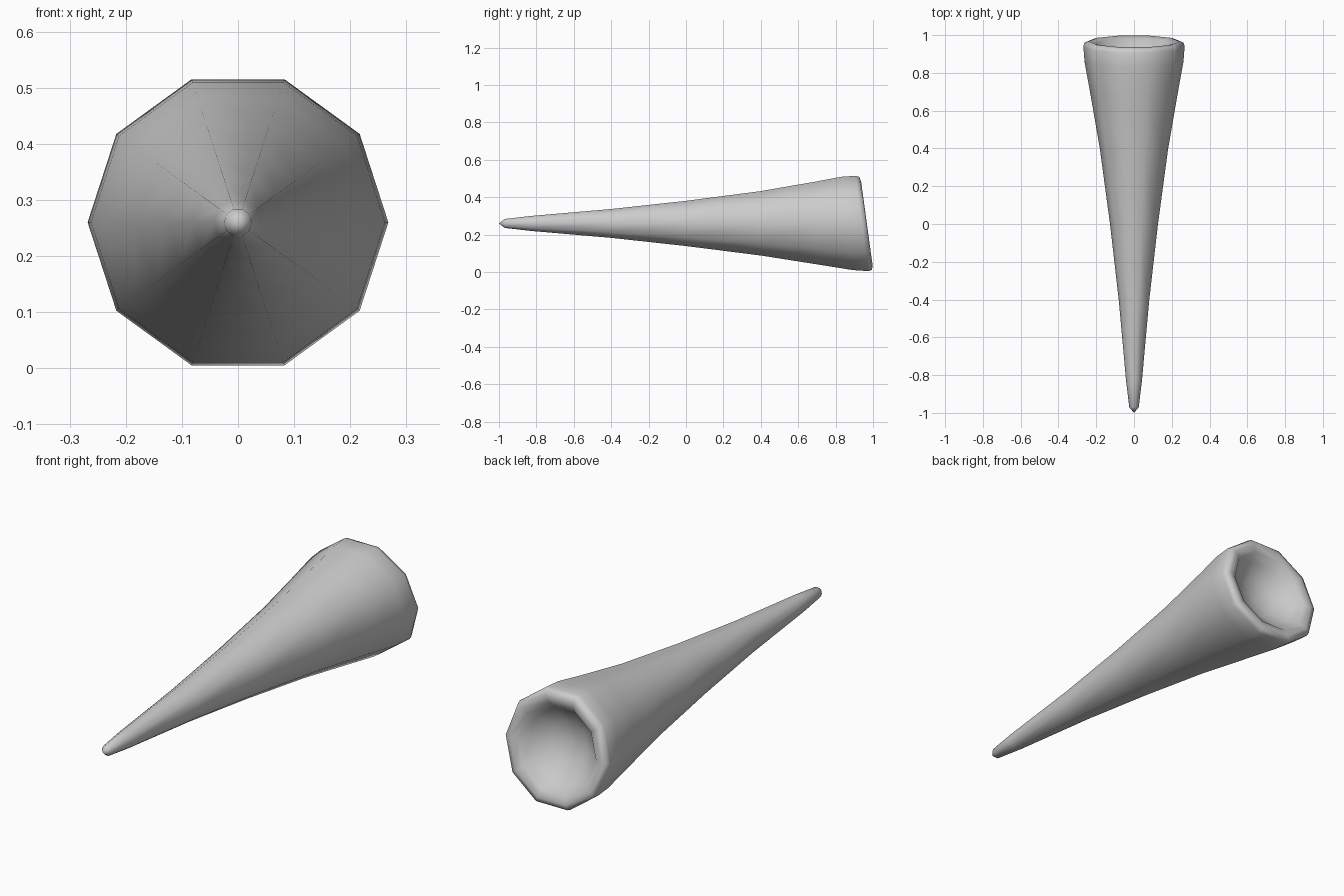
import bpy, bmesh, math

if "Cube" in bpy.data.objects:
    bpy.data.objects.remove(bpy.data.objects["Cube"])

SIDES = 10
CZ = 0.26      # height of the horn axis
TILT = 0.137   # slant of the mouth

# (y along axis, radius): tapering shell, rounded rim, hollow bowl
profile = [(-0.97, 0.025), (-0.83, 0.042), (-0.4, 0.081), (0.0, 0.127),
           (0.4, 0.181), (0.7, 0.233), (0.86, 0.262), (0.94, 0.268),
           (0.96, 0.262), (0.967, 0.238), (0.955, 0.203),
           (0.915, 0.168), (0.865, 0.095)]

bm = bmesh.new()


def ring(y, r):
    slant = TILT * max(0.0, min(1.0, y / 0.9)) ** 2
    verts = []
    for i in range(SIDES):
        a = 2 * math.pi * i / SIDES
        z = r * math.sin(a)
        verts.append(bm.verts.new((r * math.cos(a), y - slant * z, CZ + z)))
    return verts


def cap(loop, y):
    tip = bm.verts.new((0, y, CZ))
    for i in range(SIDES):
        bm.faces.new((loop[i], loop[(i + 1) % SIDES], tip))


# Skin the rings, then close the tip and the bowl
rings = [ring(y, r) for y, r in profile]
for a, b in zip(rings, rings[1:]):
    for i in range(SIDES):
        j = (i + 1) % SIDES
        bm.faces.new((a[i], a[j], b[j], b[i]))
cap(rings[0], -1.0)
cap(rings[-1], 0.845)
bmesh.ops.recalc_face_normals(bm, faces=bm.faces[:])
for f in bm.faces:
    f.smooth = True

mesh = bpy.data.meshes.new("horn")
bm.to_mesh(mesh)
bm.free()
bpy.context.collection.objects.link(bpy.data.objects.new("horn", mesh))
